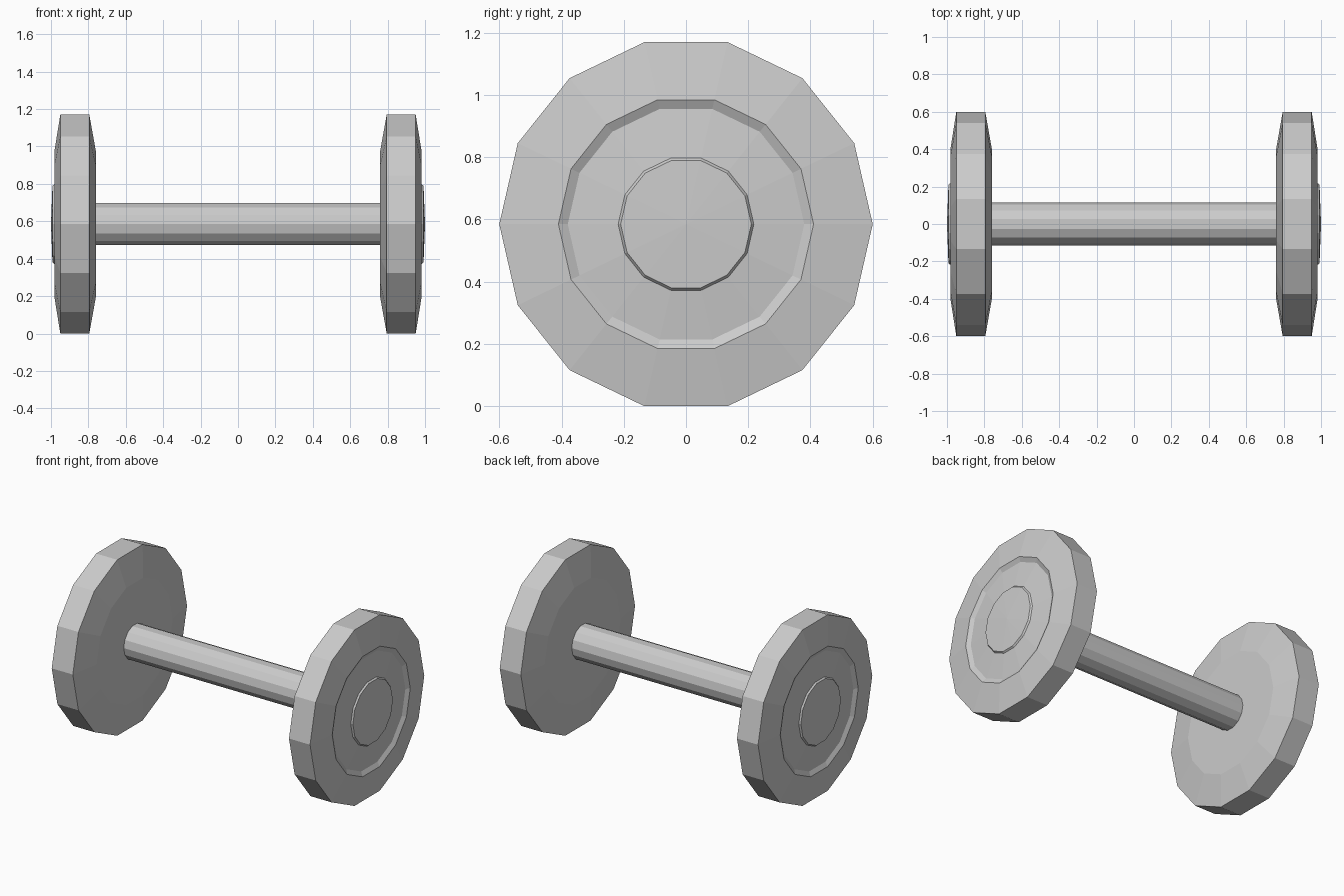
import bpy, bmesh, math

if "Cube" in bpy.data.objects:
    bpy.data.objects.remove(bpy.data.objects["Cube"])

SIDES = 14
R = 0.6
CENTRE_Z = R * math.cos(math.pi / SIDES)

grey = bpy.data.materials.new("light grey")
grey.diffuse_color = (0.6, 0.6, 0.6, 1)
grey.use_nodes = True
grey.node_tree.nodes["Principled BSDF"].inputs["Base Color"].default_value = grey.diffuse_color


def lathe_x(name, profile, mirror=False):
    """Spin (x, radius) points around the x axis; radius 0 makes a pole."""
    bm = bmesh.new()
    rings = []
    for x, r in profile:
        n = SIDES if r > 0 else 1
        rings.append([bm.verts.new((x, r * math.cos(math.tau * i / SIDES),
                                    r * math.sin(math.tau * i / SIDES)))
                      for i in range(n)])
    for a, b in zip(rings, rings[1:]):
        for i in range(SIDES):
            j = (i + 1) % SIDES
            quad = [a[i % len(a)], a[j % len(a)], b[j % len(b)], b[i % len(b)]]
            bm.faces.new(list(dict.fromkeys(quad)))
    bmesh.ops.recalc_face_normals(bm, faces=bm.faces)
    if mirror:
        bmesh.ops.scale(bm, vec=(-1, 1, 1), verts=bm.verts)
        bmesh.ops.reverse_faces(bm, faces=bm.faces)
    mesh = bpy.data.meshes.new(name)
    bm.to_mesh(mesh)
    bm.free()
    mesh.materials.append(grey)
    ob = bpy.data.objects.new(name, mesh)
    ob.location.z = CENTRE_Z
    bpy.context.collection.objects.link(ob)
    return ob


# Weight: flat inner face, bevelled rim, recessed ring, raised hub
weight = [(0.76, 0), (0.76, 0.40), (0.795, R), (0.95, R), (0.98, 0.41),
          (0.965, 0.38), (0.982, 0.218), (0.992, 0.21), (1.0, 0)]
lathe_x("right_weight", weight)
lathe_x("left_weight", weight, mirror=True)

# Handle bar, sunk slightly into both weights
lathe_x("handle", [(-0.77, 0), (-0.77, 0.115), (0.77, 0.115), (0.77, 0)])
